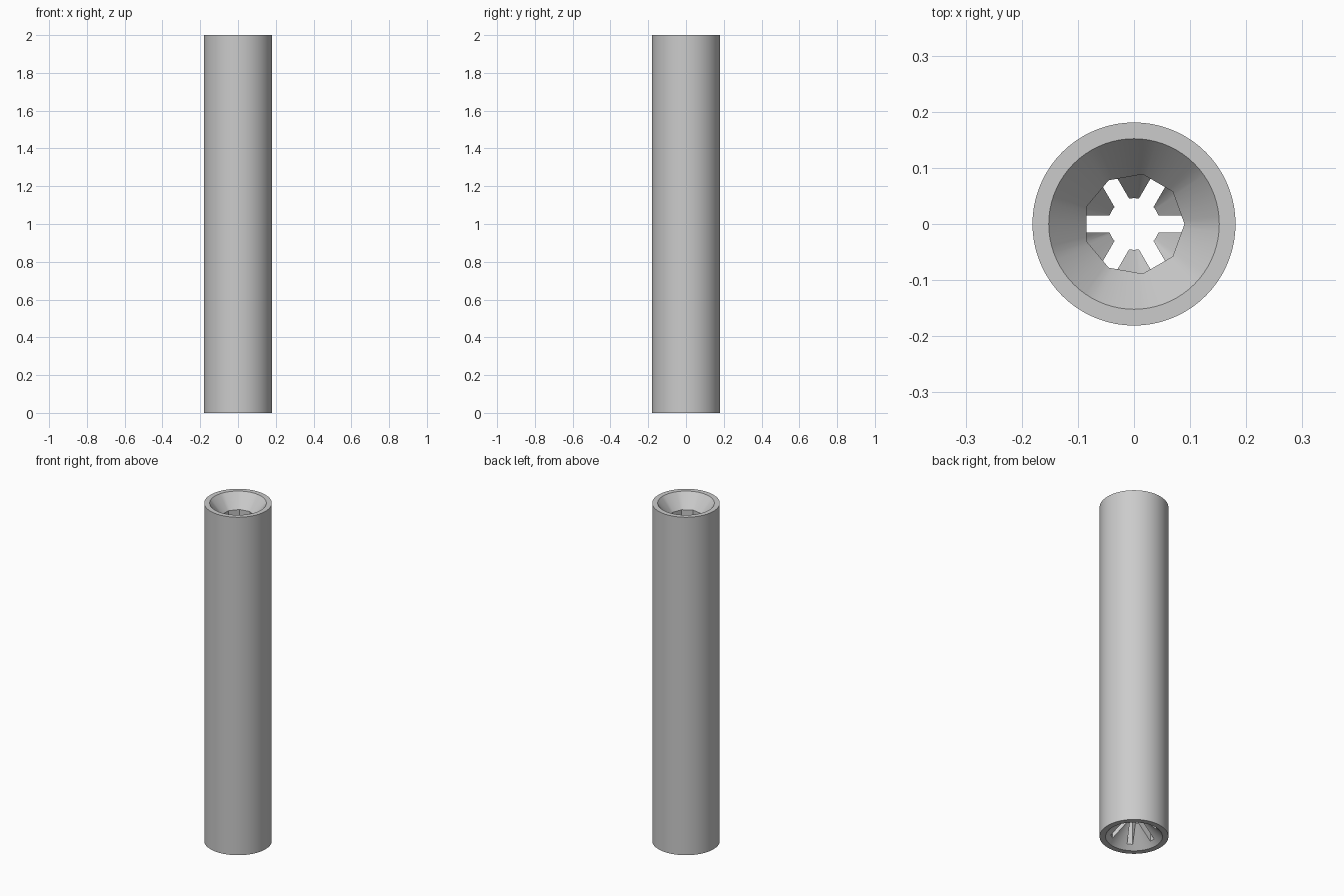
import bpy
import bmesh
from math import cos, sin, pi, tau, radians

cube = bpy.data.objects.get("Cube")
if cube:
    bpy.data.objects.remove(cube, do_unlink=True)

SEGMENTS = 72
BORE_SIDES = 9

grey = bpy.data.materials.new("plain grey")
grey.use_nodes = True
colour = (0.6, 0.6, 0.6, 1)
grey.diffuse_color = colour
grey.node_tree.nodes["Principled BSDF"].inputs["Base Color"].default_value = colour


def ring_radius(radius, angle, faceted):
    """Circle, or a regular polygon with corners at the given radius."""
    if not faceted:
        return radius
    step = tau / BORE_SIDES
    return radius * cos(step / 2) / cos(angle % step - step / 2)


def make_tube(name, profile):
    """Closed ring of (radius, height, faceted) sections around z."""
    bm = bmesh.new()
    rings = []
    for radius, z, faceted in profile:
        ring = []
        for i in range(SEGMENTS):
            a = tau * i / SEGMENTS
            r = ring_radius(radius, a, faceted)
            ring.append(bm.verts.new((r * cos(a), r * sin(a), z)))
        rings.append(ring)
    for k, low in enumerate(rings):
        high = rings[(k + 1) % len(rings)]
        for i in range(SEGMENTS):
            j = (i + 1) % SEGMENTS
            bm.faces.new((low[i], low[j], high[j], high[i]))
    bmesh.ops.recalc_face_normals(bm, faces=bm.faces)
    mesh = bpy.data.meshes.new(name)
    bm.to_mesh(mesh)
    bm.free()
    obj = bpy.data.objects.new(name, mesh)
    bpy.context.collection.objects.link(obj)
    mesh.materials.append(grey)
    return obj


# Tube: outer wall, top funnel, faceted bore, throat and bottom cone
tube = make_tube("tube", [
    (0.181, 0, False),
    (0.181, 2, False),
    (0.152, 2, False),
    (0.09, 1.92, True),
    (0.09, 0.17, True),
    (0.046, 0.115, False),
    (0.046, 0.105, False),
    (0.15, 0, False),
])

# Three crossing slots that split the throat into six petals
for n in range(3):
    bpy.ops.mesh.primitive_cube_add(size=1, location=(0, 0, 0.08),
                                    rotation=(0, 0, n * pi / 3))
    cutter = bpy.context.object
    cutter.name = f"slot_cutter_{n + 1}"
    cutter.scale = (0.25, 0.03, 0.2)
    cutter.data.materials.append(grey)
    cutter.hide_render = True
    cutter.hide_set(True)
    cut = tube.modifiers.new(f"slot {n + 1}", "BOOLEAN")
    cut.operation = "DIFFERENCE"
    cut.solver = "EXACT"
    cut.object = cutter

# Apply the cuts, then smooth the round surfaces
bpy.ops.object.select_all(action="DESELECT")
bpy.context.view_layer.objects.active = tube
tube.select_set(True)
for modifier in list(tube.modifiers):
    bpy.ops.object.modifier_apply(modifier=modifier.name)
bpy.ops.object.shade_smooth_by_angle(angle=radians(25))
